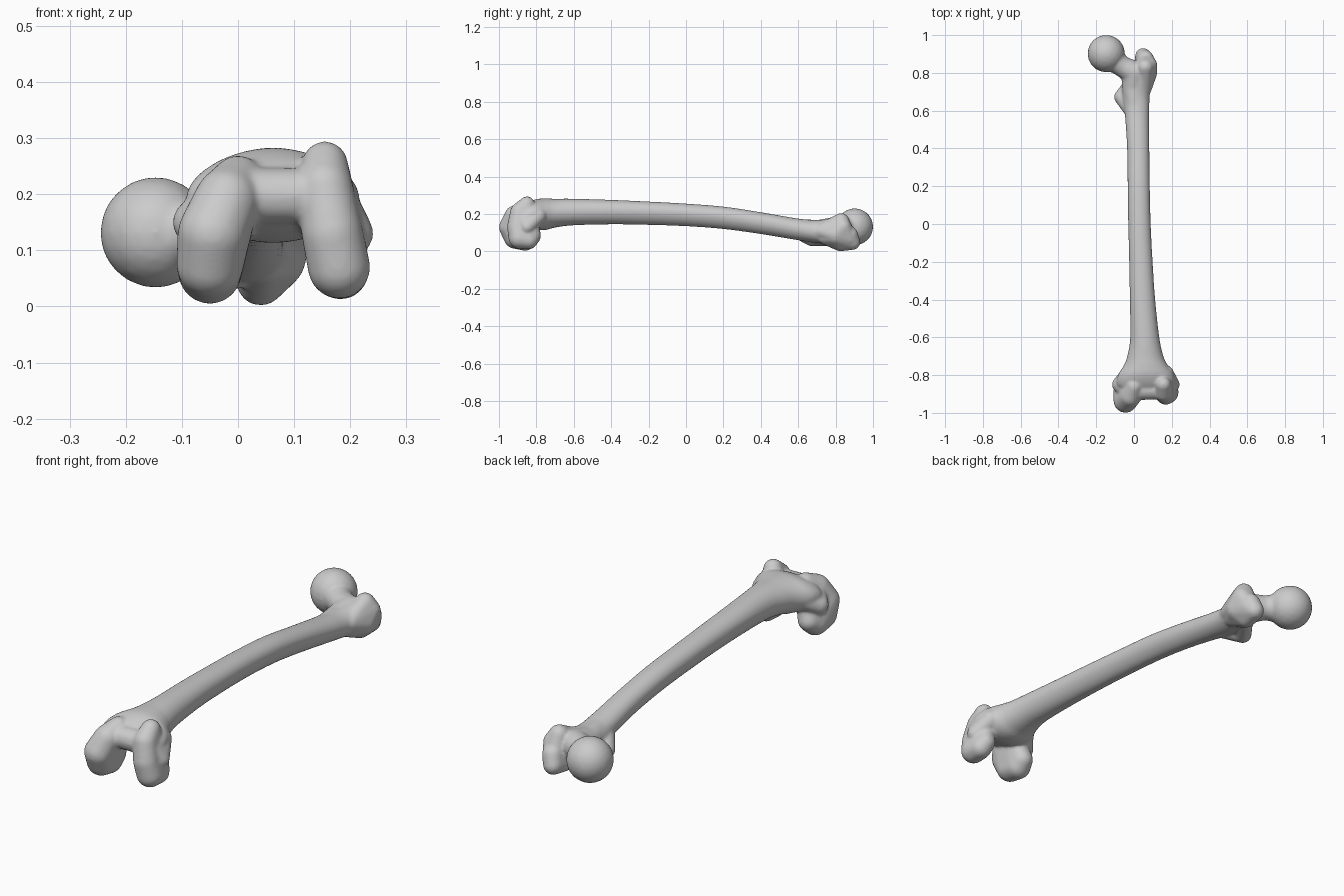
import bpy, bmesh, math
from mathutils import Vector

parts = []


def add_object(name, bm):
    bmesh.ops.recalc_face_normals(bm, faces=bm.faces)
    me = bpy.data.meshes.new(name)
    bm.to_mesh(me)
    bm.free()
    ob = bpy.data.objects.new(name, me)
    bpy.context.collection.objects.link(ob)
    parts.append(ob)
    return ob


tmp = bmesh.new()
bmesh.ops.create_icosphere(tmp, subdivisions=3, radius=1)
UNIT = [v.co.copy() for v in tmp.verts]
tmp.free()


def hull(name, balls):
    """Convex skin around balls given as (x, y, z, radius)."""
    bm = bmesh.new()
    for x, y, z, r in balls:
        for u in UNIT:
            bm.verts.new(Vector((x, y, z)) + u * r)
    bmesh.ops.convex_hull(bm, input=list(bm.verts))
    loose = [v for v in bm.verts if not v.link_faces]
    bmesh.ops.delete(bm, geom=loose, context='VERTS')
    return add_object(name, bm)


def chain(name, balls):
    for a, b in zip(balls, balls[1:]):
        hull(name, [a, b])


def catmull(p0, p1, p2, p3, t):
    return [0.5 * (2 * b + (c - a) * t + (2 * a - 5 * b + 4 * c - d) * t * t
                   + (3 * b - a - 3 * c + d) * t ** 3)
            for a, b, c, d in zip(p0, p1, p2, p3)]


def loft(name, stations, sides=40, steps=6):
    """Tube along y; stations are (y, x_min, x_max, z_min, z_max, pinch of underside)."""
    rows = []
    n = len(stations)
    for i in range(n - 1):
        q = [stations[min(max(j, 0), n - 1)] for j in range(i - 1, i + 3)]
        rows += [catmull(*q, s / steps) for s in range(steps)]
    rows.append(stations[-1])
    bm = bmesh.new()
    rings = []
    for y, x0, x1, z0, z1, k in rows:
        ring = []
        for j in range(sides):
            a = 2 * math.pi * j / sides
            c, s = math.cos(a), math.sin(a)
            ring.append(bm.verts.new(((x0 + x1) / 2 + (x1 - x0) / 2 * c * (1 + k * s),
                                      y, (z0 + z1) / 2 + (z1 - z0) / 2 * s)))
        rings.append(ring)
    for r0, r1 in zip(rings, rings[1:]):
        for j in range(sides):
            bm.faces.new((r0[j], r0[j - 1], r1[j - 1], r1[j]))
    bm.faces.new(rings[0])
    bm.faces.new(rings[-1])
    return add_object(name, bm)


# Shaft, flaring at the knee end
loft("shaft", [
    (-0.89, -0.06, 0.19, 0.15, 0.23, 0),
    (-0.85, -0.09, 0.215, 0.13, 0.26, 0),
    (-0.80, -0.085, 0.21, 0.115, 0.28, 0),
    (-0.75, -0.055, 0.18, 0.115, 0.283, 0),
    (-0.70, -0.036, 0.156, 0.128, 0.282, 0),
    (-0.60, -0.02, 0.134, 0.14, 0.282, 0.03),
    (-0.40, -0.022, 0.112, 0.145, 0.276, 0.1),
    (-0.20, -0.025, 0.098, 0.142, 0.267, 0.15),
    (0.00, -0.03, 0.088, 0.135, 0.256, 0.15),
    (0.20, -0.033, 0.083, 0.12, 0.24, 0.15),
    (0.40, -0.036, 0.081, 0.093, 0.21, 0.12),
    (0.60, -0.05, 0.081, 0.06, 0.176, 0.05),
    (0.70, -0.06, 0.086, 0.045, 0.168, 0),
    (0.80, -0.02, 0.11, 0.04, 0.18, 0)])

# Inner and outer knee condyles with the side bumps
hull("inner_condyle", [
    (0.0, -0.86, 0.225, 0.045), (-0.02, -0.912, 0.19, 0.058),
    (-0.045, -0.937, 0.13, 0.063), (-0.05, -0.915, 0.075, 0.06),
    (-0.05, -0.86, 0.061, 0.057), (-0.045, -0.825, 0.08, 0.048)])
hull("inner_bump", [(-0.075, -0.85, 0.15, 0.042), (-0.03, -0.80, 0.18, 0.045),
                    (-0.03, -0.88, 0.18, 0.05)])
hull("outer_condyle", [
    (0.155, -0.85, 0.254, 0.041), (0.155, -0.89, 0.212, 0.05),
    (0.168, -0.902, 0.13, 0.055), (0.18, -0.893, 0.07, 0.056),
    (0.183, -0.84, 0.061, 0.049), (0.173, -0.82, 0.085, 0.045)])
hull("outer_bump", [(0.205, -0.85, 0.13, 0.037), (0.165, -0.79, 0.19, 0.045),
                    (0.165, -0.87, 0.18, 0.05)])
# Saddle between the condyles
hull("kneecap_groove", [(0.03, -0.882, 0.197, 0.05), (0.12, -0.88, 0.197, 0.05),
                        (0.07, -0.83, 0.19, 0.05)])

# Ball head and neck
hull("head", [(-0.147, 0.902, 0.132, 0.099)])
chain("neck", [(-0.13, 0.885, 0.13, 0.068), (-0.06, 0.832, 0.13, 0.055),
               (0.0, 0.80, 0.12, 0.066), (-0.005, 0.72, 0.11, 0.06),
               (0.01, 0.6, 0.117, 0.055)])

# Large hip knob: outer mass and rear crest
hull("greater_knob", [
    (0.075, 0.80, 0.09, 0.048), (0.08, 0.84, 0.13, 0.044),
    (0.06, 0.83, 0.163, 0.043), (0.055, 0.72, 0.11, 0.04),
    (0.06, 0.87, 0.07, 0.045)])
hull("rear_crest", [
    (0.048, 0.89, 0.05, 0.042), (0.04, 0.825, 0.044, 0.043),
    (0.075, 0.80, 0.08, 0.045), (0.045, 0.74, 0.08, 0.042),
    (0.06, 0.875, 0.09, 0.045)])

# Small inner knob and the ridge leading to it
chain("lesser_knob", [(-0.005, 0.76, 0.065, 0.035), (-0.066, 0.672, 0.068, 0.04),
                      (-0.02, 0.60, 0.10, 0.035)])

# Fuse all parts into one smooth bone
bpy.ops.object.select_all(action='DESELECT')
for ob in parts:
    ob.select_set(True)
bone = parts[0]
bpy.context.view_layer.objects.active = bone
bpy.ops.object.join()
bone.name = "thigh_bone"
rm = bone.modifiers.new("fuse", 'REMESH')
rm.mode = 'VOXEL'
rm.voxel_size = 0.006
rm.use_smooth_shade = True
sm = bone.modifiers.new("soften", 'SMOOTH')
sm.factor = 0.5
sm.iterations = 14
